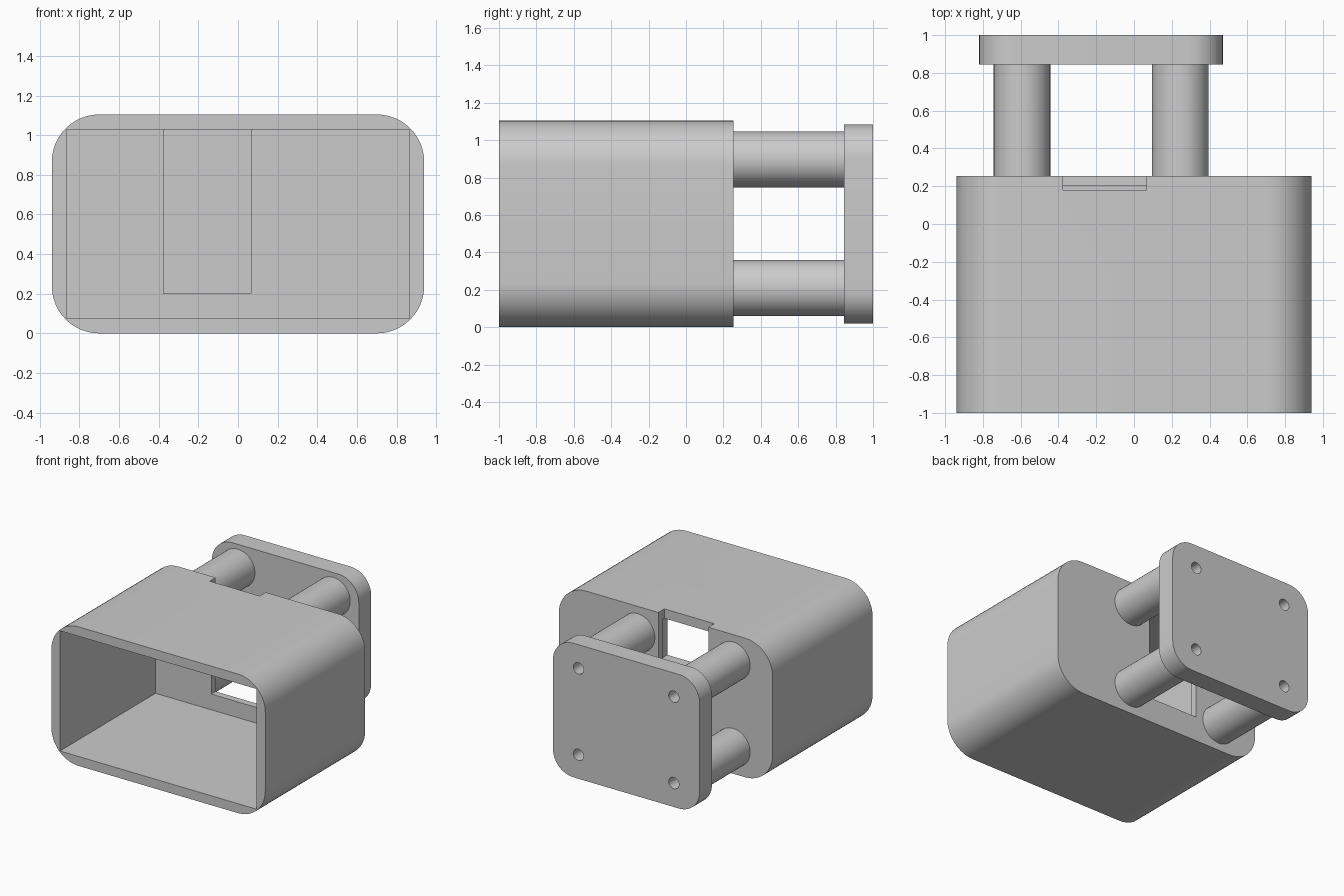
import bpy
import bmesh
from math import cos, sin, pi

if "Cube" in bpy.data.objects:
    bpy.data.objects.remove(bpy.data.objects["Cube"])

grey = bpy.data.materials.new("plain_grey")
grey.use_nodes = True
grey.diffuse_color = (0.6, 0.6, 0.6, 1)
grey.node_tree.nodes["Principled BSDF"].inputs["Base Color"].default_value = (0.6, 0.6, 0.6, 1)


def outline(x0, x1, z0, z1, radius, steps=12):
    """Rectangle outline in x and z, with rounded corners if radius > 0."""
    if radius == 0:
        return [(x1, z1), (x0, z1), (x0, z0), (x1, z0)]
    centres = [(x1 - radius, z1 - radius), (x0 + radius, z1 - radius),
               (x0 + radius, z0 + radius), (x1 - radius, z0 + radius)]
    points = []
    for corner, (cx, cz) in enumerate(centres):
        for i in range(steps + 1):
            a = (corner + i / steps) * pi / 2
            points.append((cx + radius * cos(a), cz + radius * sin(a)))
    return points


def circle(cx, cz, radius, sides=48):
    return [(cx + radius * cos(2 * pi * i / sides), cz + radius * sin(2 * pi * i / sides))
            for i in range(sides)]


def prism(name, points, y0, y1):
    """Extrude an x-z outline along y."""
    bm = bmesh.new()
    face = bm.faces.new([bm.verts.new((x, y0, z)) for x, z in points])
    extruded = bmesh.ops.extrude_face_region(bm, geom=[face])["geom"]
    moved = [v for v in extruded if isinstance(v, bmesh.types.BMVert)]
    bmesh.ops.translate(bm, verts=moved, vec=(0, y1 - y0, 0))
    bmesh.ops.recalc_face_normals(bm, faces=bm.faces)
    mesh = bpy.data.meshes.new(name)
    bm.to_mesh(mesh)
    bm.free()
    mesh.materials.append(grey)
    obj = bpy.data.objects.new(name, mesh)
    bpy.context.collection.objects.link(obj)
    return obj


def cut(target, cutter):
    """Subtract the cutter, then discard it."""
    cutter.hide_render = True
    mod = target.modifiers.new("cut", 'BOOLEAN')
    mod.operation = 'DIFFERENCE'
    mod.solver = 'EXACT'
    mod.object = cutter
    bpy.context.view_layer.objects.active = target
    bpy.ops.object.modifier_apply(modifier=mod.name)
    bpy.data.objects.remove(cutter)


# Housing: rounded shell, open at the front, with a slot through back and roof
housing = prism("housing", outline(-0.94, 0.94, 0, 1.105, 0.24), -1, 0.255)
cut(housing, prism("cavity", outline(-0.865, 0.865, 0.075, 1.03, 0), -1.1, 0.2))
cut(housing, prism("slot", outline(-0.375, 0.065, 0.2, 1.2, 0), 0.18, 0.4))

# Mounting plate behind the housing
plate = prism("mounting_plate", outline(-0.82, 0.47, 0.02, 1.085, 0.18), 0.845, 1)
parts = [housing, plate]

# Four standoff posts, with screw holes running through the plate into them
for side, x in (("right", -0.593), ("left", 0.245)):
    for level, z in (("lower", 0.21), ("upper", 0.897)):
        post = prism(f"{level}_{side}_post", circle(x, z, 0.15), 0.255, 0.845)
        for target in (post, plate):
            cut(target, prism("screw_hole", circle(x, z, 0.045, 32), 0.5, 1.1))
        parts.append(post)

# Smooth the rounded surfaces, keeping edges sharp
bpy.ops.object.select_all(action='DESELECT')
for part in parts:
    part.select_set(True)
bpy.context.view_layer.objects.active = housing
bpy.ops.object.shade_smooth_by_angle(angle=pi / 6)
